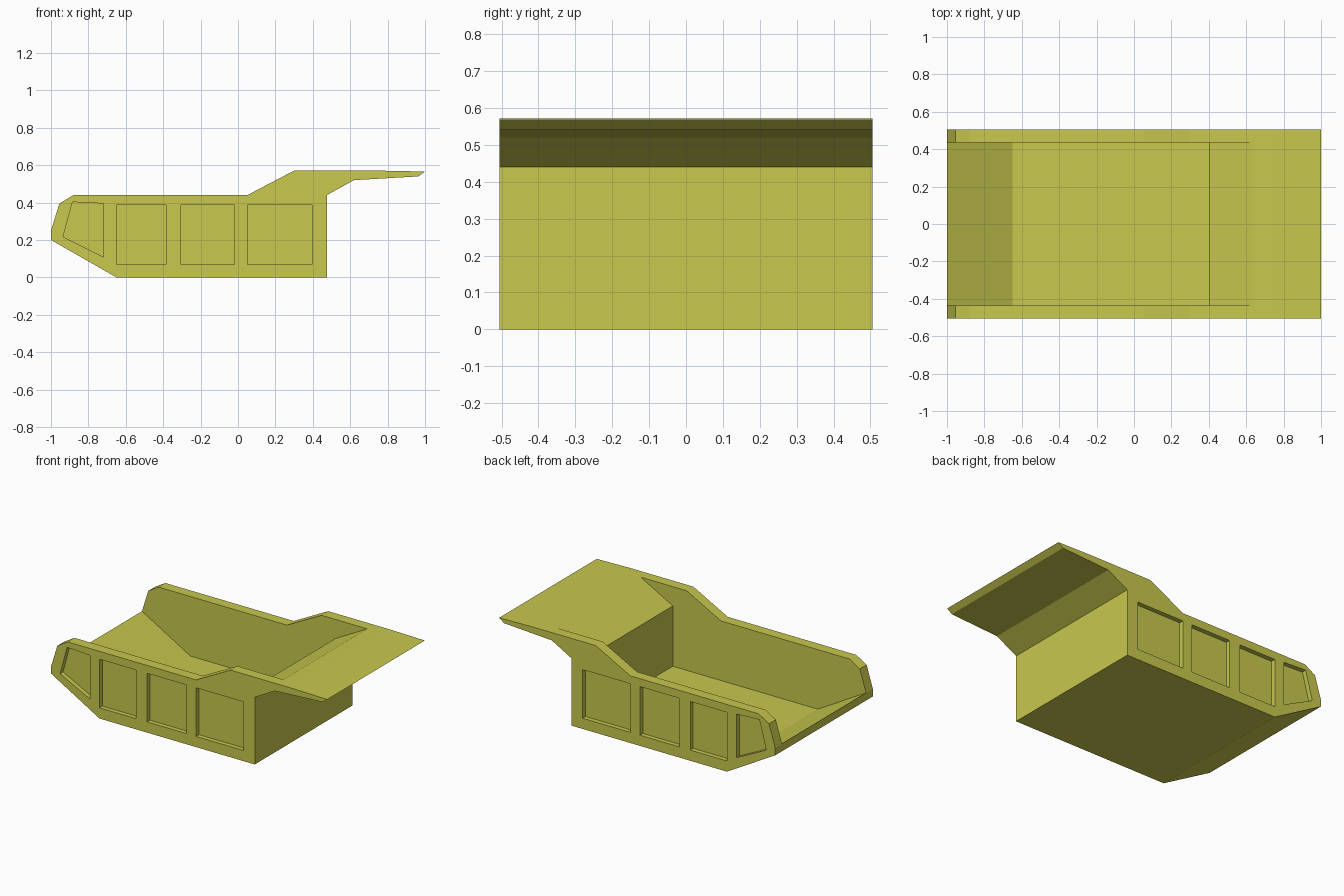
import bpy
import bmesh

cube = bpy.data.objects.get("Cube")
if cube:
    bpy.data.objects.remove(cube, do_unlink=True)

paint = bpy.data.materials.new("yellow_paint")
paint.use_nodes = True
YELLOW = (0.58, 0.58, 0.076, 1)
paint.diffuse_color = YELLOW
paint.node_tree.nodes["Principled BSDF"].inputs["Base Color"].default_value = YELLOW

HALF_WIDTH = 0.505
INNER_HALF = 0.435
RECESS = 0.03


def prism(name, profile, y0, y1):
    """Extrude an (x, z) profile from y0 to y1."""
    bm = bmesh.new()
    face = bm.faces.new([bm.verts.new((x, y0, z)) for x, z in profile])
    ext = bmesh.ops.extrude_face_region(bm, geom=[face])
    new_verts = [v for v in ext["geom"] if isinstance(v, bmesh.types.BMVert)]
    bmesh.ops.translate(bm, verts=new_verts, vec=(0, y1 - y0, 0))
    bmesh.ops.recalc_face_normals(bm, faces=bm.faces)
    mesh = bpy.data.meshes.new(name)
    bm.to_mesh(mesh)
    bm.free()
    mesh.materials.append(paint)
    obj = bpy.data.objects.new(name, mesh)
    bpy.context.collection.objects.link(obj)
    return obj


def cut(target, cutter):
    """Subtract the cutter and discard it."""
    cutter.hide_render = True
    mod = target.modifiers.new("cut", 'BOOLEAN')
    mod.operation = 'DIFFERENCE'
    mod.solver = 'EXACT'
    mod.object = cutter
    bpy.context.view_layer.objects.active = target
    bpy.ops.object.modifier_apply(modifier=mod.name)
    bpy.data.objects.remove(cutter, do_unlink=True)


# Body with sloped tail and overhanging cab guard
outline = [(-1, 0.2), (-0.65, 0), (0.475, 0), (0.475, 0.44), (0.62, 0.52),
           (0.965, 0.54), (1, 0.566), (0.75, 0.571), (0.3, 0.571),
           (0.05, 0.44), (-0.88, 0.44), (-0.955, 0.395), (-1, 0.25)]
dump_bed = prism("dump_bed", outline, -HALF_WIDTH, HALF_WIDTH)

# Open load space, sloping up at the tail and at the cab guard
load_space = [(-1.1, 0.307), (-0.65, 0.05), (0.4, 0.05), (0.4, 0.445),
              (0.8, 0.662), (-1.1, 0.7)]
cut(dump_bed, prism("load_space_cutter", load_space, -INNER_HALF, INNER_HALF))

# Recessed side panels between the ribs
panels = [[(x0, 0.07), (x1, 0.07), (x1, 0.388), (x0, 0.388)]
          for x0, x1 in ((-0.65, -0.385), (-0.305, -0.02), (0.05, 0.395))]
panels.append([(-0.935, 0.217), (-0.72, 0.11), (-0.72, 0.395), (-0.885, 0.403)])
for side in (-1, 1):
    for panel in panels:
        cut(dump_bed, prism("panel_cutter", panel,
                            side * (HALF_WIDTH - RECESS), side * (HALF_WIDTH + 0.1)))
